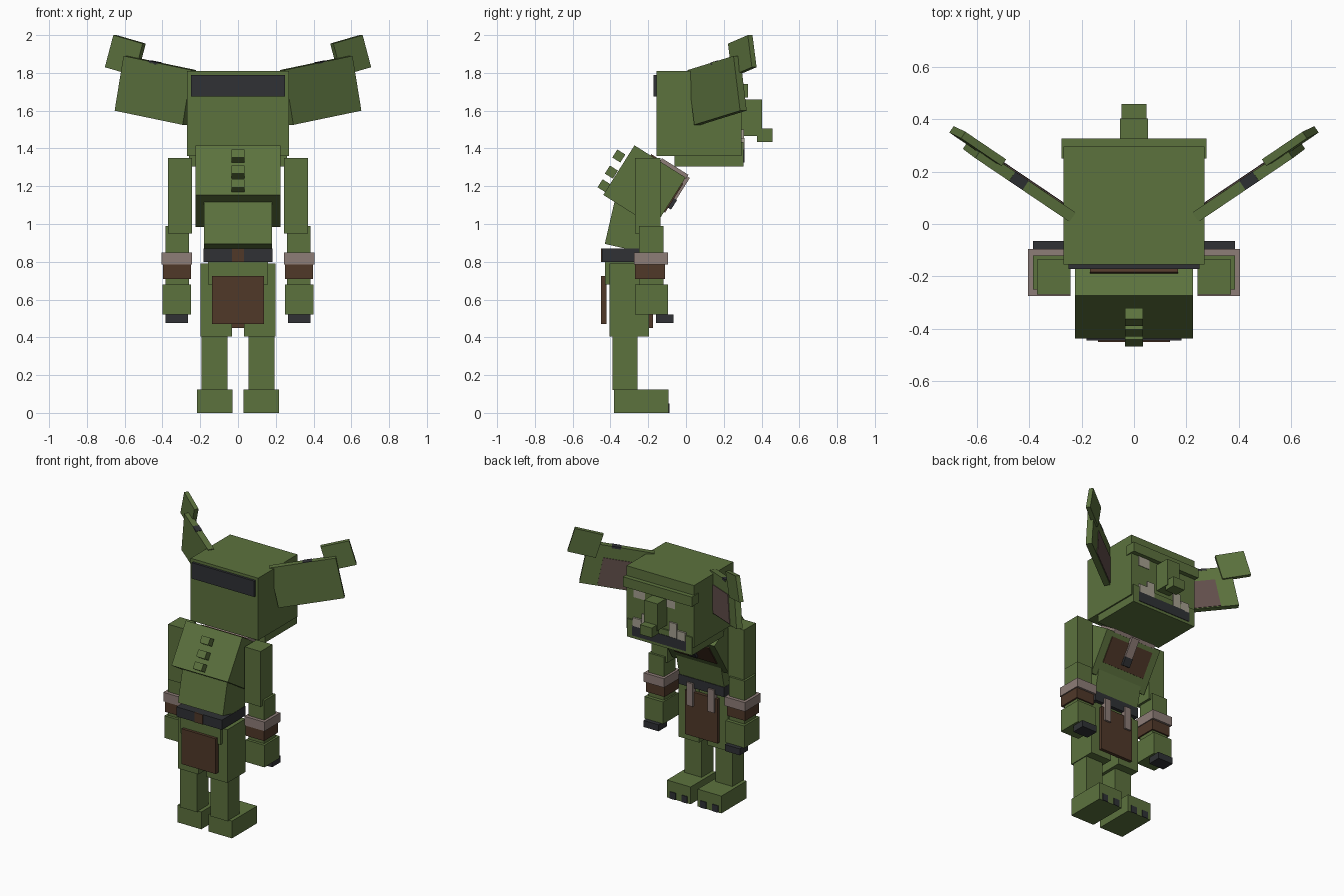
import bpy, math
from mathutils import Vector, Matrix

if "Cube" in bpy.data.objects:
    bpy.data.objects.remove(bpy.data.objects["Cube"])

def material(name, rgb):
    m = bpy.data.materials.new(name)
    m.diffuse_color = (*rgb, 1)
    m.use_nodes = True
    m.node_tree.nodes["Principled BSDF"].inputs["Base Color"].default_value = m.diffuse_color
    return m

GREEN = material("skin green", (.107, .168, .048))
BROWN = material("leather brown", (.080, .040, .022))
MAUVE = material("cloth taupe", (.27, .205, .185))
BLACK = material("charcoal", (.029, .031, .035))
INNER = material("inner ear mauve", (.125, .080, .072))
BONE = material("bone", (.38, .35, .28))

FACES = [(0, 1, 3, 2), (4, 6, 7, 5), (0, 4, 5, 1), (2, 3, 7, 6), (0, 2, 6, 4), (1, 5, 7, 3)]

def slab(name, o, u, v, w, mat):
    """Box from a corner and three edge vectors."""
    o, u, v, w = map(Vector, (o, u, v, w))
    pts = [o + i * u + j * v + k * w for i in (0, 1) for j in (0, 1) for k in (0, 1)]
    flip = u.cross(v).dot(w) < 0
    faces = [f[::-1] if flip else f for f in FACES]
    me = bpy.data.meshes.new(name)
    me.from_pydata(pts, [], faces)
    me.materials.append(mat)
    ob = bpy.data.objects.new(name, me)
    bpy.context.collection.objects.link(ob)
    return ob

def box(name, x, y, z, mat, tilt=0, pivot=(0, 0, 0)):
    """Box from ranges, optionally tilted about x and moved to a pivot."""
    ob = slab(name, (x[0], y[0], z[0]), (x[1] - x[0], 0, 0), (0, y[1] - y[0], 0), (0, 0, z[1] - z[0]), mat)
    ob.data.transform(Matrix.Translation(pivot) @ Matrix.Rotation(math.radians(tilt), 4, 'X'))
    return ob

def sym(name, w, y, z, mat, **k):
    return box(name, (-w, w), y, z, mat, **k)

def side(name, s, x, y, z, mat):
    return box(name, tuple(sorted((s * x[0], s * x[1]))), y, z, mat)

# Head
sym("head", .27, (-.155, .295), (1.36, 1.81), GREEN)
sym("jaw", .26, (-.06, .305), (1.305, 1.435), GREEN)
sym("brow", .276, (.25, .327), (1.67, 1.74), GREEN)
sym("head_back_band", .25, (-.172, -.15), (1.675, 1.79), BLACK)
sym("nose", .053, (.29, .403), (1.465, 1.66), GREEN)
sym("nose_tip", .047, (.375, .458), (1.435, 1.505), GREEN)
sym("mouth", .215, (.30, .309), (1.325, 1.395), BLACK)
box("eye_a", (.12, .21), (.293, .299), (1.60, 1.675), BONE)
box("eye_b", (-.12, -.053), (.293, .299), (1.60, 1.675), BONE)

# Torso, leaning forward; local y is forward and local z is up
T = dict(tilt=-32.2, pivot=(0, -.22, 1.2))
sym("chest", .226, (-.16, .16), (-.155, .155), GREEN, **T)
sym("chest_patch", .17, (.155, .167), (-.06, .12), BROWN, **T)
sym("shoulder_patch", .168, (-.06, .10), (.15, .163), BROWN, **T)
sym("collar", .17, (0, .165), (.15, .175), MAUVE, **T)
sym("chest_strap", .03, (.155, .18), (.03, .165), MAUVE, **T)
sym("chest_strap_end", .03, (.155, .185), (-.03, .03), BLACK, **T)
for i, (b, a) in enumerate([(-.2, .063), (-.188, -.03), (-.182, -.112)]):
    sym(f"spine_stud_{i}", .034, (b - .025, b + .025), (a - .025, a + .025), GREEN, **T)
sym("belly", .18, (0, .25), (0, .29), GREEN, tilt=-13, pivot=(0, -.43, .895))

# Belt, hips and loincloth
sym("belt", .182, (-.445, -.175), (.80, .87), BLACK)
sym("belt_buckle", .032, (-.45, -.44), (.80, .87), BROWN)
sym("hips", .16, (-.43, -.2), (.68, .80), GREEN)
sym("back_cloth", .137, (-.45, -.42), (.47, .725), BROWN)
sym("front_cloth", .13, (-.2, -.175), (.45, .77), BROWN)

for s, tag in ((1, "left"), (-1, "right")):
    # Face teeth
    side(f"tusk_inner_{tag}", s, (.08, .14), (.293, .307), (1.395, 1.50), BONE)
    side(f"tusk_outer_{tag}", s, (.145, .21), (.293, .309), (1.39, 1.455), BONE)
    # Ear plate with inner patch, dark notch and tip
    u, v = Vector((s * .36, .243, .075)), Vector((s * .047, .035, -.29))
    n = u.cross(v).normalized()
    n = n if n.y > 0 else -n
    o = Vector((s * .235, .025, 1.815))
    slab(f"ear_{tag}", o - n * .02, u, v, n * .042, GREEN)
    slab(f"ear_inner_{tag}", o + u * .03 + v * .3 + n * .018, u * .7, v * .68, n * .008, INNER)
    slab(f"ear_notch_{tag}", o + u * .5 - v * .008 - n * .02, u * .14, v * .05, n * .043, BLACK)
    slab(f"ear_tip_{tag}", (s * .505, .222, 1.955), (s * .155, .105, .045), (s * .045, .022, -.17), n * .03, GREEN)
    # Arm
    side(f"upper_arm_{tag}", s, (.243, .37), (-.27, -.135), (.95, 1.35), GREEN)
    side(f"forearm_{tag}", s, (.26, .385), (-.25, -.12), (.66, .99), GREEN)
    side(f"wrist_wrap_{tag}", s, (.243, .405), (-.275, -.095), (.785, .85), MAUVE)
    side(f"wrist_leather_{tag}", s, (.25, .397), (-.27, -.11), (.71, .785), BROWN)
    side(f"hand_{tag}", s, (.25, .40), (-.27, -.095), (.52, .68), GREEN)
    side(f"finger_claws_{tag}", s, (.265, .385), (-.16, -.065), (.475, .522), BLACK)
    # Leg
    side(f"thigh_{tag}", s, (.033, .198), (-.405, -.197), (.405, .79), GREEN)
    side(f"shin_{tag}", s, (.055, .192), (-.39, -.257), (.12, .415), GREEN)
    side(f"foot_{tag}", s, (.028, .218), (-.38, -.093), (0, .125), GREEN)
    for i, x in enumerate((.075, .17)):
        side(f"toe_claw_{tag}_{i}", s, (x - .023, x + .023), (-.095, -.088), (0, .05), BLACK)
    # Loincloth strap
    side(f"belt_strap_{tag}", s, (.06, .11), (-.2, -.162), (.67, .835), MAUVE)
